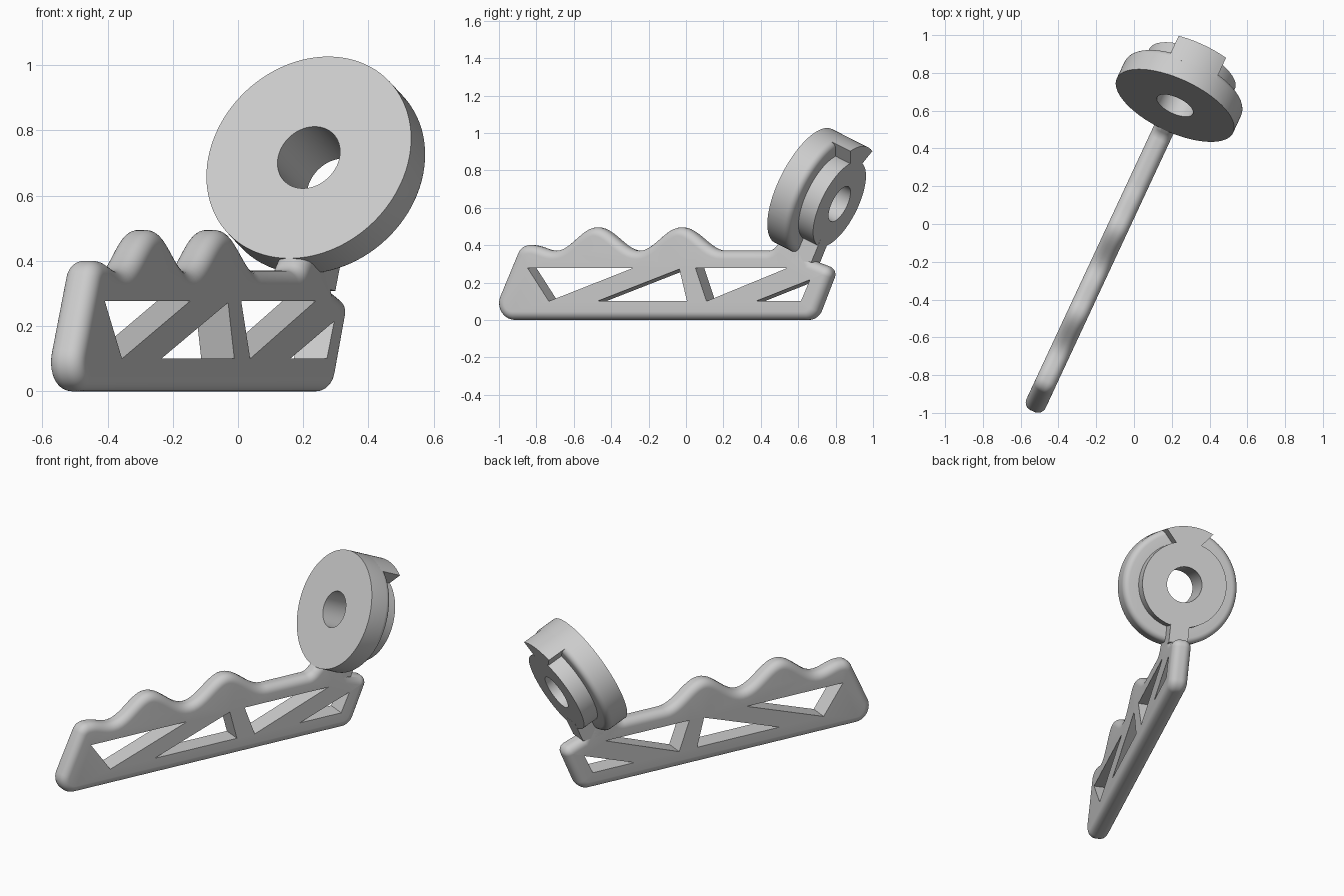
import bpy, bmesh
from math import sin, cos, pi, radians, tan
from mathutils import Matrix, Vector

cube = bpy.data.objects.get("Cube")
if cube:
    bpy.data.objects.remove(cube)

grey = bpy.data.materials.new("light_grey")
grey.use_nodes = True
grey.diffuse_color = (0.6, 0.6, 0.6, 1)
grey.node_tree.nodes["Principled BSDF"].inputs["Base Color"].default_value = grey.diffuse_color


def finish(name, bm, matrix):
    bmesh.ops.recalc_face_normals(bm, faces=bm.faces)
    bm.transform(matrix)
    mesh = bpy.data.meshes.new(name)
    bm.to_mesh(mesh)
    bm.free()
    mesh.materials.append(grey)
    obj = bpy.data.objects.new(name, mesh)
    bpy.context.collection.objects.link(obj)
    bpy.ops.object.select_all(action="DESELECT")
    obj.select_set(True)
    bpy.context.view_layer.objects.active = obj
    bpy.ops.object.shade_smooth_by_angle(angle=radians(30))


def rounded(corners, steps=10):
    """Polygon from (x, y, radius) corners, each replaced by an arc."""
    out = []
    for i, (x, y, r) in enumerate(corners):
        p = Vector((x, y))
        if r == 0:
            out.append(p)
            continue
        a = (Vector(corners[i - 1][:2]) - p).normalized()
        b = (Vector(corners[(i + 1) % len(corners)][:2]) - p).normalized()
        half = a.angle(b) / 2
        centre = p + (a + b).normalized() * r / sin(half)
        start = (p + a * r / tan(half) - centre).normalized()
        end = (p + b * r / tan(half) - centre).normalized()
        out += [centre + start.slerp(end, k / steps).normalized() * r for k in range(steps + 1)]
    return out


def inset(points, amount):
    """Move a counter-clockwise outline inward with mitred corners."""
    out = []
    for i, p in enumerate(points):
        a = (p - points[i - 1]).normalized()
        b = (points[(i + 1) % len(points)] - p).normalized()
        na, nb = Vector((-a.y, a.x)), Vector((-b.y, b.x))
        out.append(p + (na + nb) * amount / max(1 + na.dot(nb), 0.5))
    return out


def slab(name, outline, low, high, matrix, holes=(), fillet=0.0):
    """Extruded outline with sharp holes and optional rounded rim edges."""
    bm = bmesh.new()

    def loop(points, z):
        return [bm.verts.new((p[0], p[1], z)) for p in points]

    def wall(loops):
        for one, two in zip(loops, loops[1:]):
            for i in range(len(one)):
                bm.faces.new((one[i - 1], one[i], two[i], two[i - 1]))
        return loops[0], loops[-1]

    levels = [(0, low), (0, high)]
    if fillet:
        arc = [pi / 2 * k / 8 for k in range(9)]
        levels = [(fillet * (1 - sin(a)), low + fillet * (1 - cos(a))) for a in arc]
        levels += [(d, low + high - z) for d, z in reversed(levels)]
    ends = [wall([loop(inset(outline, d), z) for d, z in levels])]
    ends += [wall([loop(h, low), loop(h, high)]) for h in holes]
    for side in (0, 1):
        rim = [bm.edges.get((e[side][i - 1], e[side][i]))
               for e in ends for i in range(len(e[side]))]
        bmesh.ops.triangle_fill(bm, edges=rim, use_beauty=True, normal=(0, 0, 1))
    finish(name, bm, matrix)


def lathe(name, profile, matrix, segments=96):
    """Closed (radius, depth) profile turned round the local z axis."""
    bm = bmesh.new()
    rings = [[bm.verts.new((r * cos(2 * pi * k / segments), r * sin(2 * pi * k / segments), z))
              for r, z in profile] for k in range(segments)]
    for k, ring in enumerate(rings):
        for i in range(len(ring)):
            bm.faces.new((rings[k - 1][i - 1], ring[i - 1], ring[i], rings[k - 1][i]))
    finish(name, bm, matrix)


# Frames: the upright handle plane and the tilted wheel
model = Matrix.Translation((-0.062, 0.029, 0)) @ Matrix.Rotation(radians(65), 4, "Z")
upright = model @ Matrix.Rotation(pi / 2, 4, "X")
wheel = (model @ Matrix.Translation((0.66, 0, 0.717))
         @ Matrix.Rotation(radians(24.5), 4, "Y")
         @ Matrix(((0, 0, 1, 0), (1, 0, 0, 0), (0, 1, 0, 0), (0, 0, 0, 1))))


# Handle outline with finger grips along the top
def wave(x0, z0, x1, z1, steps=12):
    return [(x0 + (x1 - x0) * k / steps, z0 + (z1 - z0) * (1 - cos(pi * k / steps)) / 2, 0)
            for k in range(steps)]


corners = [(-1.175, 0, 0.09), (0.74, 0, 0.08), (0.855, 0.27, 0.045), (0.735, 0.312, 0),
           (0.68, 0.42, 0), (0.60, 0.44, 0), (0.54, 0.425, 0), (0.485, 0.37, 0.06)]
grips = [(0.2, 0.37), (-0.054, 0.495), (-0.30, 0.37), (-0.55, 0.495), (-0.79, 0.37), (-0.935, 0.40)]
for one, two in zip(grips, grips[1:]):
    corners += wave(*one, *two)
corners += [(*grips[-1], 0), (-0.992, 0.40, 0.07)]

windows = [[(-0.94, 0.277), (-0.32, 0.277), (-0.815, 0.10)],
           [(-0.53, 0.10), (-0.045, 0.272), (0.0, 0.10)],
           [(0.05, 0.277), (0.59, 0.277), (0.115, 0.10)],
           [(0.405, 0.10), (0.725, 0.215), (0.672, 0.10)]]
slab("handle", rounded(corners), -0.056, 0.056, upright, windows, 0.045)

# Neck joining the handle to the back of the wheel
neck = [(0.60, 0.32), (0.733, 0.308), (0.788, 0.43), (0.70, 0.46), (0.58, 0.42)]
slab("neck", [Vector(p) for p in neck], -0.056, 0.056, upright)

# Wheel with a stepped hub and a bore
fillet = [(0.305 + 0.035 * cos(a), 0.105 + 0.035 * sin(a)) for a in [pi / 2 * k / 6 for k in range(7)]]
lathe("wheel", [(0.104, 0), (0.34, 0)] + fillet + [(0.25, 0.14), (0.25, 0.235), (0.104, 0.235)], wheel)

# Flared tab on the rim, flush with the hub
spread = [radians(66 + 4 * k) for k in range(13)]
tab = [Vector((0.34 * cos(a), 0.34 * sin(a))) for a in spread]
tab += [Vector((-0.075, 0.237)), Vector((0.075, 0.237))]
slab("rim_tab", tab, 0.10, 0.235, wheel)
